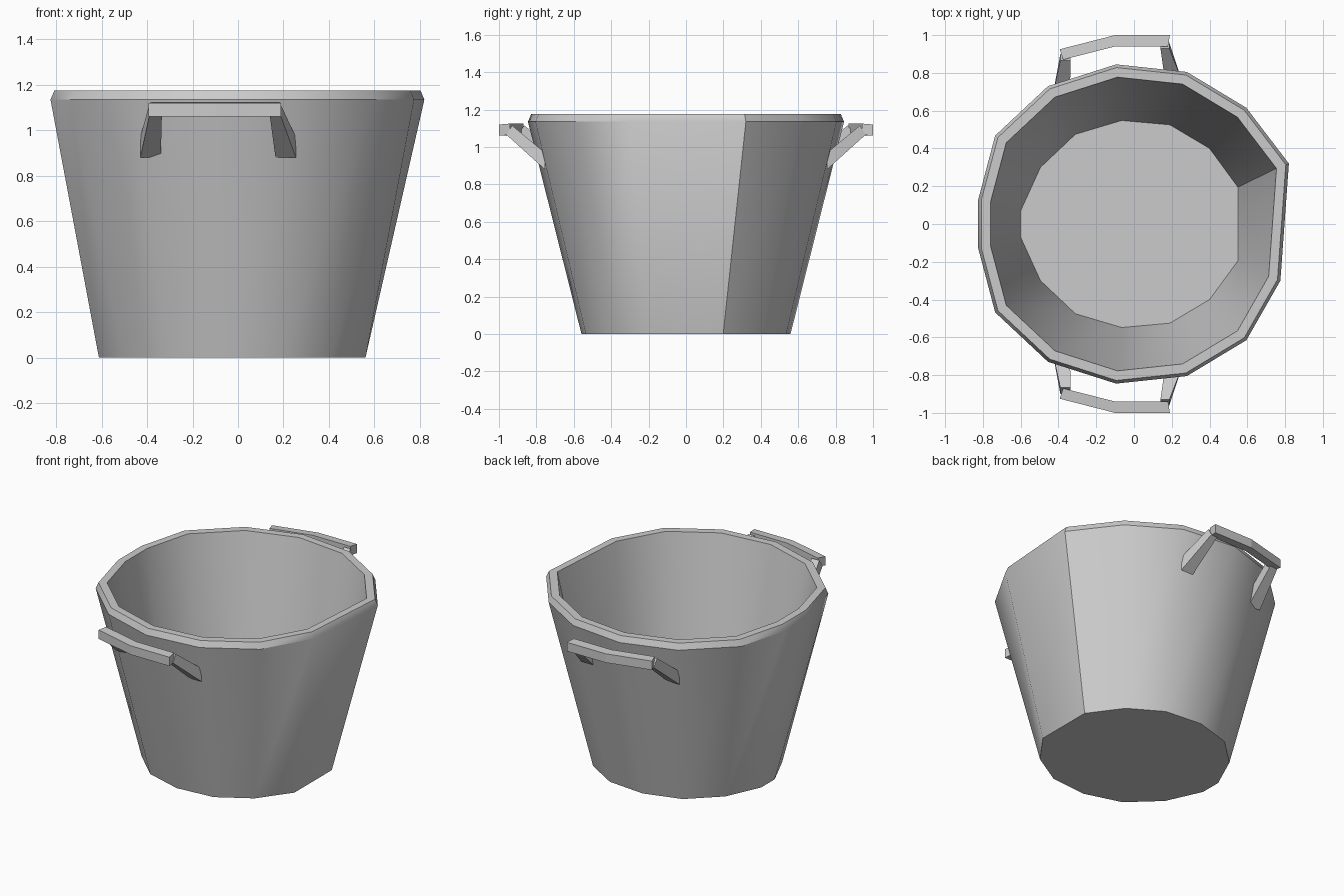
import bpy, bmesh

if "Cube" in bpy.data.objects:
    bpy.data.objects.remove(bpy.data.objects["Cube"])

# Half outlines (y > 0, running right to left); mirrored to give 14 sides
RIM = [(0.82, 0.32), (0.595, 0.615), (0.28, 0.805), (-0.095, 0.845),
       (-0.455, 0.73), (-0.735, 0.468), (-0.825, 0.128)]
BASE = [(0.55, 0.195), (0.40, 0.40), (0.19, 0.525), (-0.065, 0.548),
        (-0.31, 0.475), (-0.495, 0.30), (-0.60, 0.07)]


def mirrored(half):
    return half + [(x, -y) for x, y in reversed(half)]


def ring(outline, scale, z):
    return [(x * scale, y * scale, z) for x, y in outline]


def loft(name, rings):
    """Join equal-length point rings with quads and cap both ends."""
    bm = bmesh.new()
    loops = [[bm.verts.new(p) for p in r] for r in rings]
    n = len(loops[0])
    for a, b in zip(loops, loops[1:]):
        for i in range(n):
            j = (i + 1) % n
            bm.faces.new((a[i], a[j], b[j], b[i]))
    bm.faces.new(loops[0])
    bm.faces.new(loops[-1])
    bmesh.ops.recalc_face_normals(bm, faces=bm.faces)
    mesh = bpy.data.meshes.new(name)
    bm.to_mesh(mesh)
    bm.free()
    obj = bpy.data.objects.new(name, mesh)
    bpy.context.collection.objects.link(obj)
    return obj


# Bucket: base, flared wall, bevelled rim, inner wall, floor
rim, base = mirrored(RIM), mirrored(BASE)
rim[-1] = (0.775, -0.30)  # uneven corner on the right
bucket = loft("bucket", [
    ring(base, 1.02, 0.0),
    ring(rim, 1.0, 1.135),
    ring(rim, 0.98, 1.175),
    ring(rim, 0.92, 1.175),
    ring(base, 1.0, 0.03),
])
bpy.context.view_layer.objects.active = bucket
bucket.select_set(True)
bpy.ops.object.shade_smooth_by_angle(angle=0.6)

# Handles: (outer x, outer y, inner x, inner y) along the grip
GRIP = [(-0.393, 0.925, -0.375, 0.87), (-0.10, 1.0, -0.10, 0.94),
        (0.19, 1.0, 0.18, 0.94)]
# Legs: x pair at grip, bottom/top y at grip, x pair at wall, y at wall
LEGS = [((-0.39, -0.335), (0.90, 0.865), (-0.43, -0.34), 0.685),
        ((0.14, 0.187), (0.96, 0.93), (0.165, 0.255), 0.755)]

for side, s in (("back", 1), ("front", -1)):
    loft(side + "_handle_grip", [
        [(ox, s * oy, 1.06), (ox, s * oy, 1.12),
         (ix, s * iy, 1.125), (ix, s * iy, 1.065)]
        for ox, oy, ix, iy in GRIP])
    for tag, (gx, gy, wx, wy) in zip(("left", "right"), LEGS):
        loft(f"{side}_handle_{tag}_leg", [
            [(gx[0], s * gy[0], 1.065), (gx[1], s * gy[0], 1.065),
             (gx[1], s * gy[1], 1.115), (gx[0], s * gy[1], 1.115)],
            [(wx[0], s * wy, 0.88), (wx[1], s * wy, 0.88),
             (wx[1], s * wy, 0.97), (wx[0], s * wy, 0.97)]])
